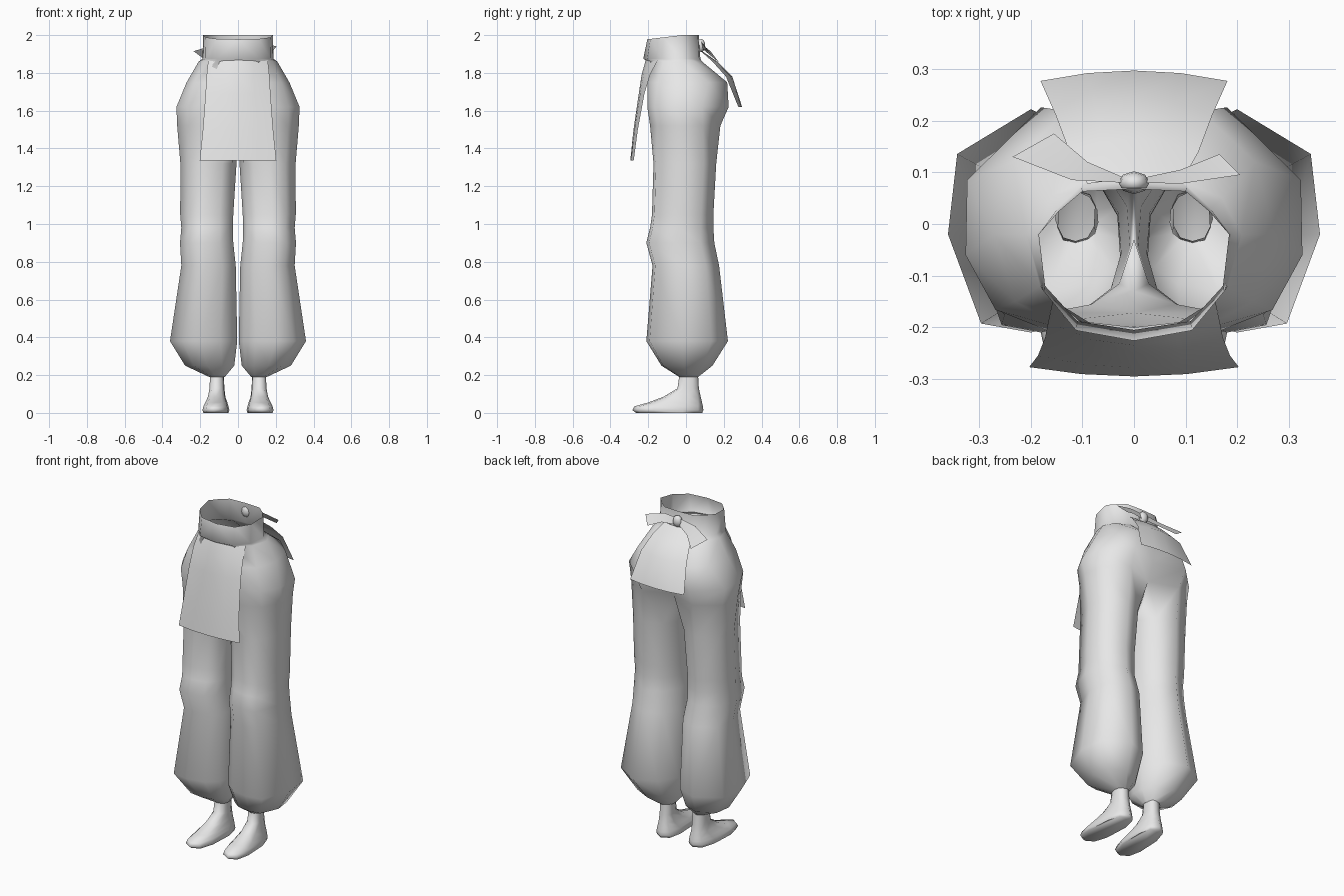
import bpy, bmesh, math
from mathutils import Vector

if "Cube" in bpy.data.objects:
    bpy.data.objects.remove(bpy.data.objects["Cube"], do_unlink=True)

GREY = (0.8, 0.8, 0.8, 1.0)
mat = bpy.data.materials.new("light_grey")
mat.use_nodes = True
mat.diffuse_color = GREY
bsdf = mat.node_tree.nodes["Principled BSDF"]
bsdf.inputs["Base Color"].default_value = GREY
bsdf.inputs["Roughness"].default_value = 0.8


def finish(name, bm, mirror=False):
    """Turn a bmesh into a smooth, grey object, mirrored in x if asked."""
    bmesh.ops.recalc_face_normals(bm, faces=bm.faces)
    me = bpy.data.meshes.new(name)
    bm.to_mesh(me)
    bm.free()
    me.materials.append(mat)
    ob = bpy.data.objects.new(name, me)
    bpy.context.collection.objects.link(ob)
    bpy.ops.object.select_all(action='DESELECT')
    ob.select_set(True)
    bpy.context.view_layer.objects.active = ob
    bpy.ops.object.shade_smooth_by_angle(angle=math.radians(75))
    if mirror:
        mod = ob.modifiers.new("Mirror", 'MIRROR')
        mod.use_axis[0] = True
        mod.merge_threshold = 0.0005


def power(v, e):
    return math.copysign(abs(v) ** e, v)


def bridge(bm, a, b, closed):
    """Quads between two rows of vertices."""
    n = len(a)
    for i in range(n if closed else n - 1):
        j = (i + 1) % n
        bm.faces.new((a[i], a[j], b[j], b[i]))


def sheet(name, rows):
    """Cloth surface from rows of points."""
    bm = bmesh.new()
    grid = [[bm.verts.new(p) for p in row] for row in rows]
    for a, b in zip(grid, grid[1:]):
        bridge(bm, a, b, False)
    finish(name, bm)


# Waist and hips: half rings from front centre round to back centre (z, [(x, y)...])
HIPS = [
    (2.00, [(0, -.205), (.110, -.188), (.172, -.120), (.184, -.020), (.145, .025), (.100, .063), (0, .068)]),
    (1.875, [(0, -.226), (.112, -.206), (.175, -.130), (.188, -.020), (.148, .030), (.102, .070), (0, .076)]),
    (1.86, [(0, -.200), (.105, -.188), (.182, -.120), (.208, -.020), (.170, .050), (.090, .085), (0, .084)]),
    (1.75, [(0, -.200), (.130, -.205), (.230, -.150), (.272, -.020), (.235, .120), (.130, .218), (0, .165)]),
    (1.62, [(0, -.190), (.170, -.205), (.268, -.166), (.326, -.060), (.323, .085), (.180, .226), (0, .165)]),
    (1.52, [(0, -.172), (.165, -.190), (.265, -.152), (.322, -.035), (.305, .090), (.170, .182), (0, .120)]),
]
# Leg cross-section in a unit square, starting at the inner front
SECTION = [(.25, .05), (.55, 0), (.82, .04), (1, .44), (.95, .80),
           (.55, 1), (.20, .87), (.02, .62), (0, .38), (.07, .17)]
# Leg rings (z, inner x, outer x, front y, back y)
LEGS = [
    (1.32, 0.008, 0.305, -0.172, 0.160),
    (1.05, 0.025, 0.306, -0.180, 0.145),
    (0.98, 0.027, 0.300, -0.190, 0.145),
    (0.90, 0.025, 0.307, -0.210, 0.150),
    (0.78, 0.012, 0.300, -0.177, 0.175),
    (0.38, 0.004, 0.360, -0.210, 0.222),
    (0.25, 0.020, 0.280, -0.130, 0.140),
    (0.19, 0.070, 0.152, -0.035, 0.065),
]
bm = bmesh.new()
prev = None
for k, (z, points) in enumerate(HIPS):
    # The open rim dips towards the front
    ring = [bm.verts.new((x, y, z + (0.12 * min(0, y + 0.02) if k == 0 else 0))) for x, y in points]
    if prev:
        bridge(bm, prev, ring, False)
    prev = ring
# Crotch seam closes the hip ring into a leg ring
prev = prev + [bm.verts.new((0, y, z)) for y, z in ((0.07, 1.485), (-0.03, 1.46), (-0.13, 1.45))]
for z, xi, xo, yf, yb in LEGS:
    ring = [bm.verts.new((xi + (xo - xi) * u, yf + (yb - yf) * v, z)) for u, v in SECTION]
    bridge(bm, prev, ring, True)
    prev = ring
finish("trousers", bm, mirror=True)

# Feet: rings from ankle to sole (z, toe y, heel y, half width)
FOOT = [
    (0.215, -0.033, 0.063, 0.036),
    (0.13, -0.045, 0.068, 0.040),
    (0.085, -0.120, 0.078, 0.046),
    (0.055, -0.200, 0.085, 0.058),
    (0.035, -0.272, 0.090, 0.065),
    (0.015, -0.284, 0.092, 0.070),
    (0.00, -0.265, 0.086, 0.066),
]
bm = bmesh.new()
prev = None
for z, yf, yb, w in FOOT:
    ring = []
    for i in range(10):
        a = math.radians(36 * i + 18)
        y = (yf + yb) / 2 + (yb - yf) / 2 * power(math.sin(a), 0.75)
        x = 0.112 - 0.05 * y + w * power(math.cos(a), 0.8)
        ring.append(bm.verts.new((x, y, z)))
    if prev:
        bridge(bm, prev, ring, True)
    prev = ring
bm.faces.new(prev)
finish("feet", bm, mirror=True)


# Hanging cloth panels, bowed across: rows of (half width, centre y, edge y, z)
def panel(name, rows):
    sheet(name, [[(w * t, yc + (ye - yc) * t * t, z) for t in (-1, -0.5, 0, 0.5, 1)]
                 for w, yc, ye, z in rows])


panel("front_apron", [(0.157, -0.212, -0.147, 1.873), (0.166, -0.235, -0.190, 1.79),
                      (0.172, -0.250, -0.220, 1.69), (0.186, -0.278, -0.255, 1.50),
                      (0.203, -0.295, -0.277, 1.335)])
panel("back_panel", [(0.090, 0.086, 0.078, 1.915), (0.125, 0.165, 0.140, 1.86),
                     (0.152, 0.245, 0.212, 1.78), (0.181, 0.297, 0.277, 1.62)])

# Bow: knot and two ribbon ends
bm = bmesh.new()
bmesh.ops.create_uvsphere(bm, u_segments=8, v_segments=6, radius=1)
for v in bm.verts:
    v.co = Vector((v.co.x * 0.03, 0.08 + v.co.y * 0.022, 1.945 + v.co.z * 0.035))
finish("bow_knot", bm)
sheet("left_ribbon", [[(0.02, 0.080, 1.965), (0.02, 0.090, 1.925)],
                      [(0.09, 0.078, 1.970), (0.09, 0.105, 1.925)],
                      [(0.205, 0.095, 1.940), (0.165, 0.135, 1.895)]])
sheet("right_ribbon", [[(-0.02, 0.080, 1.965), (-0.02, 0.090, 1.925)],
                       [(-0.12, 0.085, 1.950), (-0.09, 0.120, 1.900)],
                       [(-0.235, 0.130, 1.915), (-0.155, 0.175, 1.855)]])
